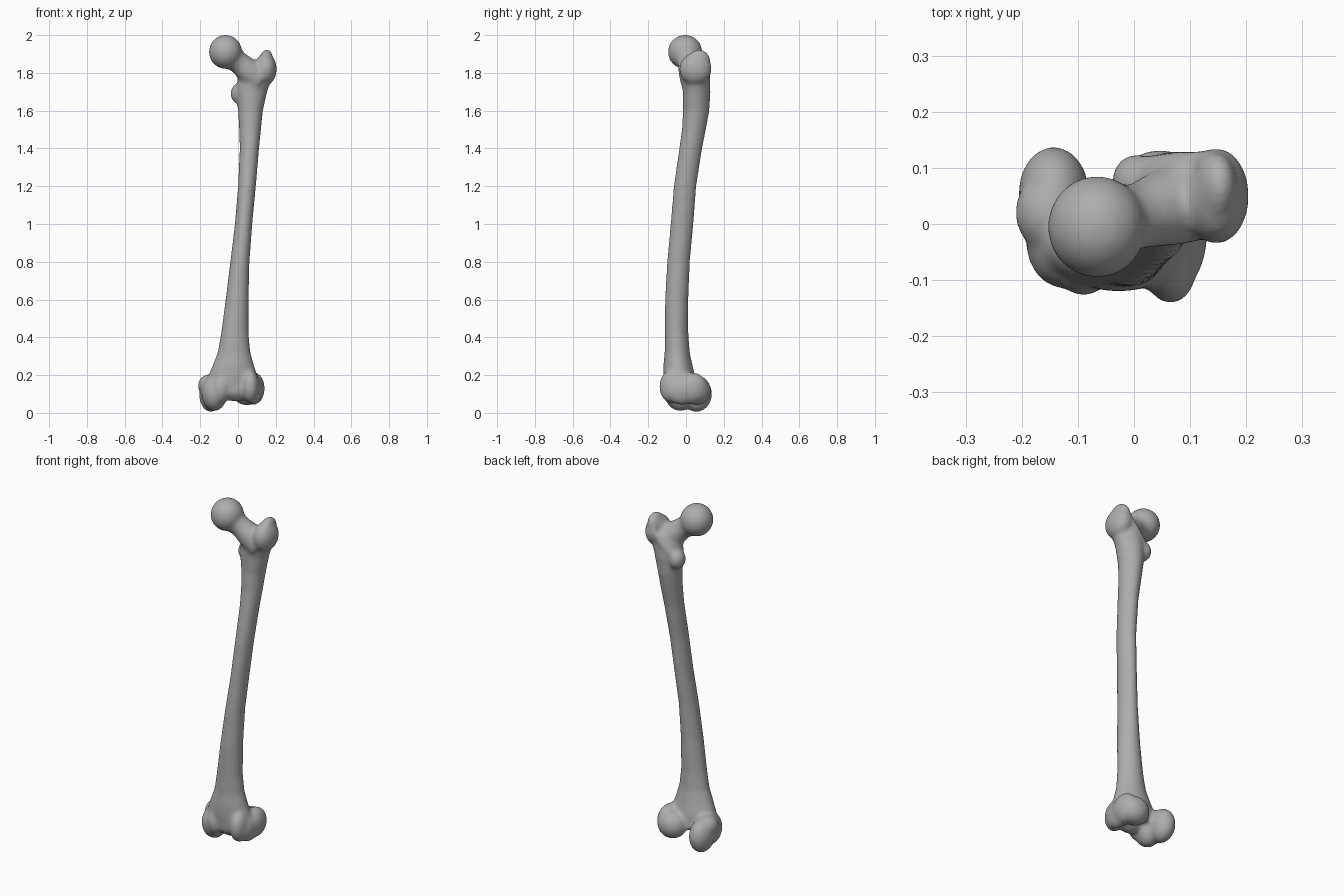
import bpy, bmesh, math
from mathutils import Matrix, Vector

cube = bpy.data.objects.get("Cube")
if cube:
    bpy.data.objects.remove(cube, do_unlink=True)

bone_grey = bpy.data.materials.new("bone_grey")
bone_grey.use_nodes = True
colour = (0.42, 0.42, 0.42, 1)
bone_grey.diffuse_color = colour
bone_grey.node_tree.nodes["Principled BSDF"].inputs["Base Color"].default_value = colour

SIDES = 32


def ball(bm, centre, radii, tilt=0.0):
    """Ellipsoid, tilted about y."""
    m = Matrix.Translation(centre) @ Matrix.Rotation(tilt, 4, 'Y') @ Matrix.Diagonal((*radii, 1))
    bmesh.ops.create_uvsphere(bm, u_segments=32, v_segments=20, radius=1, matrix=m)


def skin(bm, rings):
    """Closed tube through rings of points."""
    loops = [[bm.verts.new(p) for p in ring] for ring in rings]
    for a, b in zip(loops, loops[1:]):
        for i in range(SIDES):
            j = (i + 1) % SIDES
            bm.faces.new((a[i], a[j], b[j], b[i]))
    bm.faces.new(loops[0][::-1])
    bm.faces.new(loops[-1])


def limb(bm, path):
    """Round tapering tube along (x, y, z, radius) points, straight overall."""
    axis = Vector(path[-1][:3]) - Vector(path[0][:3])
    turn = axis.to_track_quat('Z', 'Y')
    rings = []
    for x, y, z, r in path:
        ring = []
        for i in range(SIDES):
            a = math.tau * i / SIDES
            ring.append(Vector((x, y, z)) + turn @ Vector((r * math.cos(a), r * math.sin(a), 0)))
        rings.append(ring)
    skin(bm, rings)


def shaft(bm, rows):
    """Stacked sections (z, x min, x max, y min, y max) with a ridge down the back."""
    rings = []
    for z, x0, x1, y0, y1 in rows:
        ring = []
        for i in range(SIDES):
            a = math.tau * i / SIDES
            c, s = math.cos(a), math.sin(a)
            pinch = 1 - 0.15 * max(s, 0) ** 2
            ring.append(((x0 + x1) / 2 + (x1 - x0) / 2 * c * pinch,
                         (y0 + y1) / 2 + (y1 - y0) / 2 * s, z))
        rings.append(ring)
    skin(bm, rings)


def finish(name, bm):
    bmesh.ops.recalc_face_normals(bm, faces=bm.faces)
    mesh = bpy.data.meshes.new(name)
    bm.to_mesh(mesh)
    bm.free()
    obj = bpy.data.objects.new(name, mesh)
    bpy.context.collection.objects.link(obj)
    mesh.materials.append(bone_grey)
    return obj


bm = bmesh.new()

# Shaft, bowed forward and flaring at the knee end
shaft(bm, [
    (0.10, -0.14, 0.10, -0.11, 0.06),
    (0.19, -0.16, 0.105, -0.12, 0.05),
    (0.25, -0.135, 0.085, -0.12, 0.035),
    (0.32, -0.108, 0.066, -0.113, 0.02),
    (0.42, -0.09, 0.056, -0.112, 0.013),
    (0.60, -0.066, 0.056, -0.111, 0.013),
    (0.80, -0.041, 0.061, -0.10, 0.021),
    (1.00, -0.017, 0.076, -0.082, 0.04),
    (1.20, 0.0, 0.095, -0.065, 0.055),
    (1.40, 0.009, 0.112, -0.036, 0.086),
    (1.50, 0.006, 0.122, -0.022, 0.106),
    (1.60, 0.0, 0.132, -0.016, 0.124),
    (1.70, -0.012, 0.155, -0.017, 0.13),
    (1.78, 0.0, 0.18, -0.025, 0.125),
    (1.83, 0.04, 0.18, -0.02, 0.11),
])

# Hip end: head, neck, greater and lesser trochanters, and the crest between them
ball(bm, (-0.066, -0.005, 1.911), (0.088, 0.091, 0.09))
limb(bm, [(-0.06, 0.0, 1.90, 0.068), (0.01, 0.015, 1.85, 0.058),
          (0.06, 0.03, 1.805, 0.07), (0.11, 0.045, 1.76, 0.075)])
ball(bm, (0.147, 0.05, 1.82), (0.058, 0.086, 0.085))
ball(bm, (0.145, 0.068, 1.865), (0.036, 0.062, 0.06), 0.25)
ball(bm, (0.005, 0.075, 1.69), (0.045, 0.05, 0.055))
limb(bm, [(0.14, 0.10, 1.85, 0.03), (0.075, 0.102, 1.77, 0.028), (0.01, 0.09, 1.70, 0.03)])

# Knee end: inner condyle
ball(bm, (-0.143, 0.055, 0.10), (0.063, 0.083, 0.095))
ball(bm, (-0.125, -0.03, 0.105), (0.068, 0.085, 0.095))
ball(bm, (-0.15, 0.02, 0.145), (0.062, 0.07, 0.06))
ball(bm, (-0.09, -0.07, 0.13), (0.05, 0.058, 0.08))

# Knee end: outer condyle
ball(bm, (0.047, 0.06, 0.118), (0.083, 0.072, 0.078))
ball(bm, (0.085, 0.03, 0.13), (0.056, 0.085, 0.085))
ball(bm, (0.065, -0.075, 0.14), (0.047, 0.067, 0.088))
ball(bm, (0.085, -0.02, 0.12), (0.045, 0.09, 0.078))

# Groove web between the condyles
ball(bm, (-0.01, -0.05, 0.14), (0.10, 0.065, 0.08))
femur = finish("femur", bm)

# Hollows: pit beside the greater trochanter, and notch between the condyles
bm = bmesh.new()
ball(bm, (0.09, 0.115, 1.865), (0.026, 0.035, 0.04))
ball(bm, (-0.062, 0.12, 0.07), (0.024, 0.085, 0.09))
hollows = finish("hollows", bm)
hollows.hide_render = True

# Fuse everything into one surface, carve it and soften it
fuse = femur.modifiers.new("fuse", 'REMESH')
fuse.mode, fuse.voxel_size = 'VOXEL', 0.009
carve = femur.modifiers.new("carve", 'BOOLEAN')
carve.operation, carve.object = 'DIFFERENCE', hollows
even = femur.modifiers.new("even", 'REMESH')
even.mode, even.voxel_size = 'VOXEL', 0.008
soften = femur.modifiers.new("soften", 'SMOOTH')
soften.factor, soften.iterations = 0.5, 10

bpy.context.view_layer.objects.active = femur
femur.select_set(True)
hollows.select_set(False)
for name in ("fuse", "carve", "even", "soften"):
    bpy.ops.object.modifier_apply(modifier=name)
bpy.data.objects.remove(hollows, do_unlink=True)
femur.data.materials.clear()
femur.data.materials.append(bone_grey)
for face in femur.data.polygons:
    face.material_index = 0
bpy.ops.object.shade_smooth()
